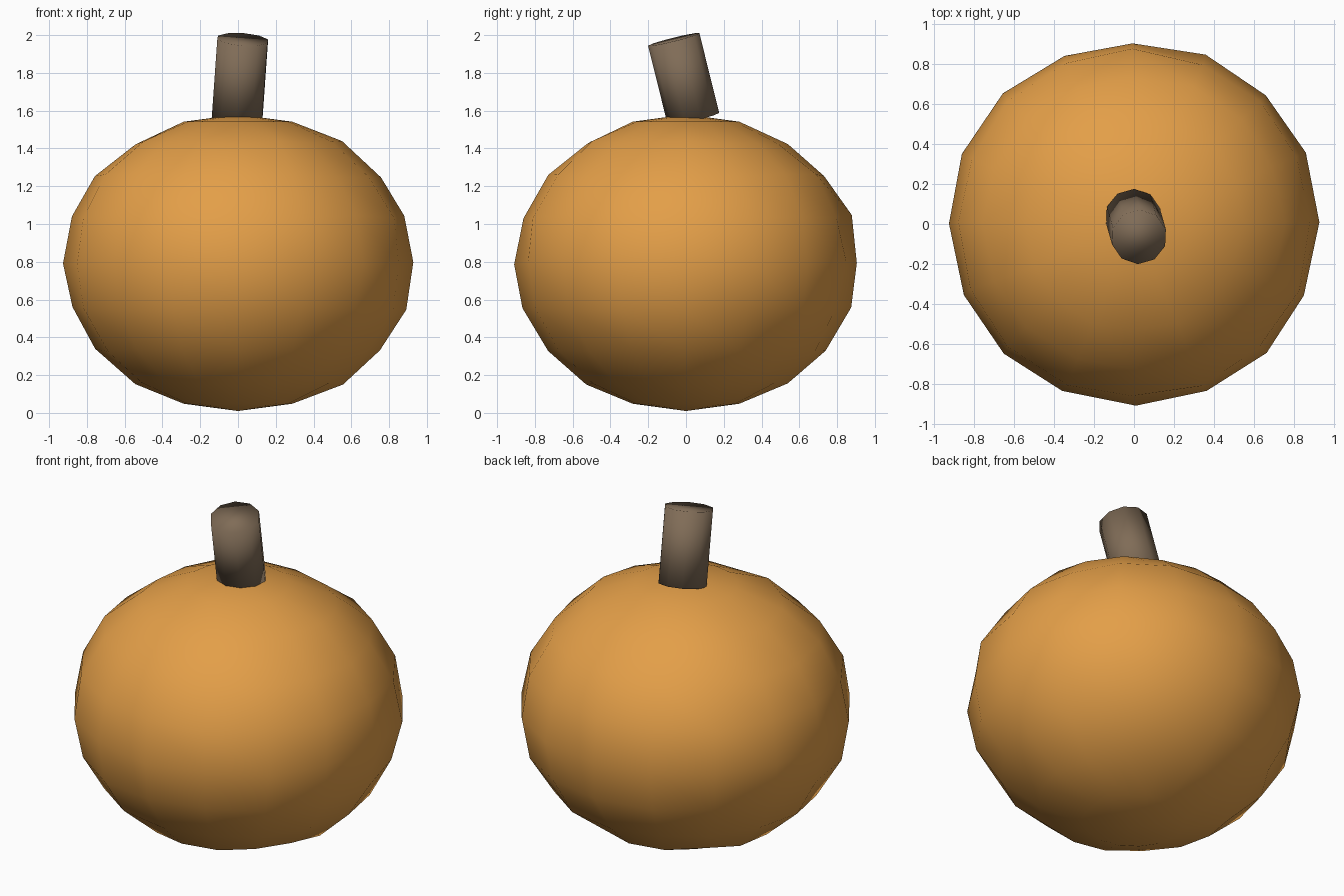
import bpy
import bmesh
import random
from mathutils import Matrix, Vector

random.seed(4)

cube = bpy.data.objects.get("Cube")
if cube:
    bpy.data.objects.remove(cube, do_unlink=True)


def make_material(name, rgb):
    mat = bpy.data.materials.new(name)
    mat.use_nodes = True
    color = (*rgb, 1.0)
    mat.diffuse_color = color
    bsdf = mat.node_tree.nodes["Principled BSDF"]
    bsdf.inputs["Base Color"].default_value = color
    bsdf.inputs["Roughness"].default_value = 0.9
    return mat


def make_object(name, bm, mat):
    mesh = bpy.data.meshes.new(name)
    for face in bm.faces:
        face.smooth = True
    bm.to_mesh(mesh)
    bm.free()
    mesh.materials.append(mat)
    obj = bpy.data.objects.new(name, mesh)
    bpy.context.collection.objects.link(obj)
    return obj


# Squashed round body with a slightly hand-made unevenness
bm = bmesh.new()
bmesh.ops.create_uvsphere(bm, u_segments=16, v_segments=10, radius=1)
for v in bm.verts:
    v.co = Vector((v.co.x * 0.93, v.co.y * 0.913, v.co.z * 0.785 + 0.795))
    if 0.1 < v.co.z < 1.5:
        v.co += Vector([random.uniform(-0.01, 0.01) for _ in range(3)])
make_object("body", bm, make_material("pumpkin orange", (0.77, 0.345, 0.065)))

# Leaning ten-sided stem, softly shaded over its caps
base = Vector((-0.005, 0.04, 1.555))
tip = Vector((0.025, -0.065, 1.977))
axis = tip - base
lean = axis.to_track_quat("Z", "Y").to_matrix().to_4x4()
bm = bmesh.new()
bmesh.ops.create_cone(bm, cap_ends=True, cap_tris=False, segments=10,
                      radius1=0.14, radius2=0.14, depth=axis.length)
turn = Vector((0, 1, 0)).rotation_difference(Vector((1, 0, 0))).to_matrix().to_4x4()
place = Matrix.Translation((base + tip) / 2) @ lean @ turn
bmesh.ops.transform(bm, matrix=place, verts=bm.verts)
make_object("stem", bm, make_material("bark brown", (0.215, 0.15, 0.095)))
